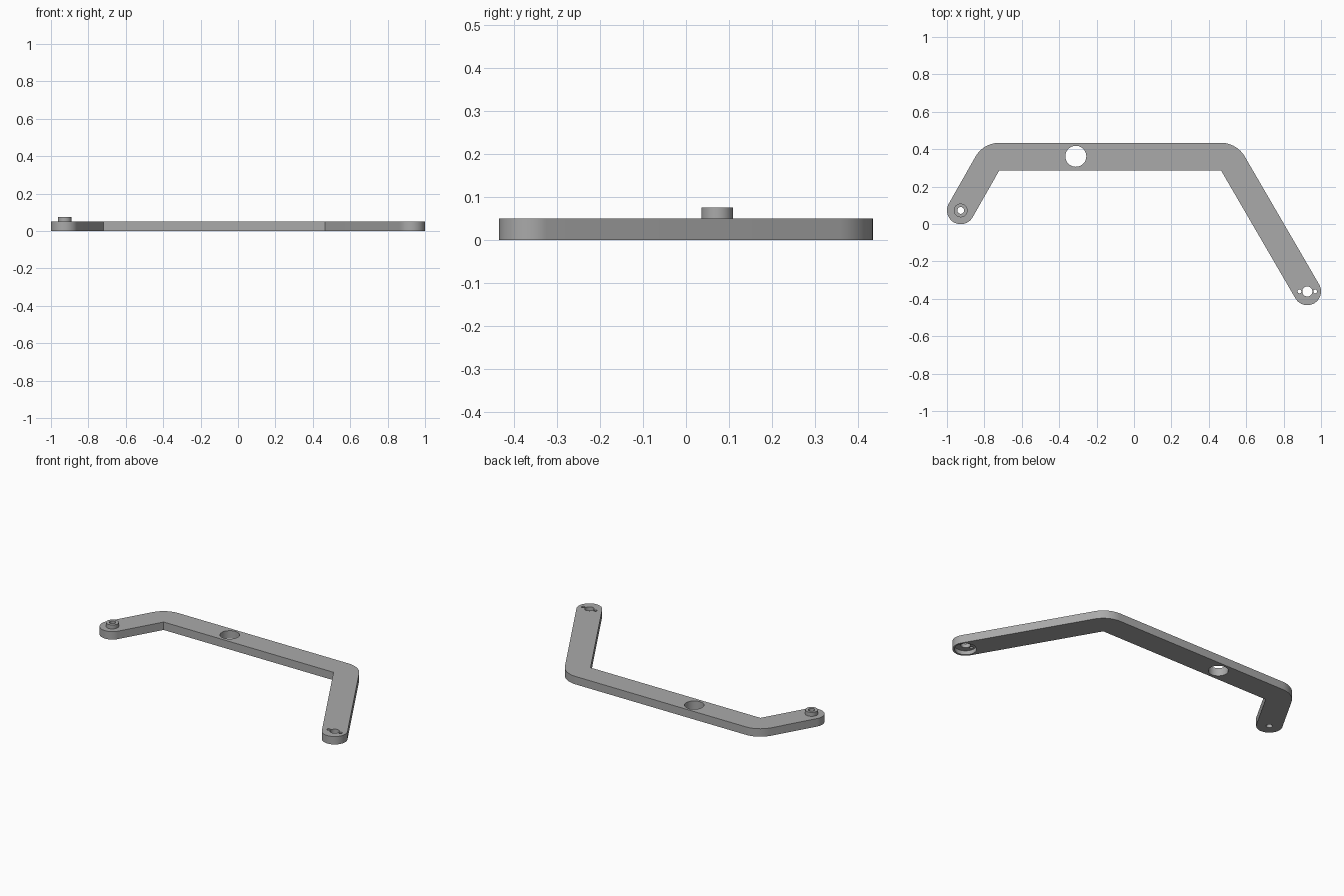
import bpy, bmesh
from math import radians, cos, sin
from mathutils import Vector

if "Cube" in bpy.data.objects:
    bpy.data.objects.remove(bpy.data.objects["Cube"])

WIDTH, THICK, TOP = 0.147, 0.05, 0.075
R = WIDTH / 2
LEFT_BEND, RIGHT_BEND = Vector((-0.72, 0.287)), Vector((0.465, 0.287))
LEFT_END, RIGHT_END = Vector((-0.9265, 0.0725)), Vector((0.9265, -0.3605))
BAR_HOLE = Vector((-0.311, 0.362))

grey = bpy.data.materials.new("grey")
grey.use_nodes = True
colour = (0.4, 0.4, 0.4, 1)
grey.diffuse_color = colour
grey.node_tree.nodes["Principled BSDF"].inputs["Base Color"].default_value = colour


def arc(centre, radius, start, end, steps):
    angles = [radians(start + (end - start) * i / steps) for i in range(steps + 1)]
    return [centre + radius * Vector((cos(a), sin(a))) for a in angles]


def prism(name, outline, z0, z1):
    bm = bmesh.new()
    face = bm.faces.new([bm.verts.new((p.x, p.y, z0)) for p in outline])
    top = bmesh.ops.extrude_face_region(bm, geom=[face])["geom"]
    verts = [v for v in top if isinstance(v, bmesh.types.BMVert)]
    bmesh.ops.translate(bm, verts=verts, vec=(0, 0, z1 - z0))
    bmesh.ops.recalc_face_normals(bm, faces=bm.faces)
    mesh = bpy.data.meshes.new(name)
    bm.to_mesh(mesh)
    bm.free()
    mesh.materials.append(grey)
    obj = bpy.data.objects.new(name, mesh)
    bpy.context.collection.objects.link(obj)
    return obj


def disc(name, centre, radius, z0, z1):
    return prism(name, arc(centre, radius, 0, 360, 48)[:-1], z0, z1)


def combine(target, tool, operation):
    mod = target.modifiers.new(tool.name, "BOOLEAN")
    mod.operation, mod.object, mod.solver = operation, tool, "EXACT"
    tool.hide_render = True
    bpy.context.view_layer.objects.active = target
    bpy.ops.object.modifier_apply(modifier=mod.name)
    bpy.data.objects.remove(tool)


# Bent arm: rounded ends, sharp inner bends, rounded outer bends
outline = (arc(LEFT_BEND, WIDTH, 90, 150, 12) + arc(LEFT_END, R, 150, 330, 30)
           + [LEFT_BEND, RIGHT_BEND] + arc(RIGHT_END, R, 210, 390, 30)
           + arc(RIGHT_BEND, WIDTH, 30, 90, 12))
arm = prism("bent_arm", outline, 0, THICK)

# Raised boss on the short end
combine(arm, disc("boss", LEFT_END, 0.0367, THICK / 2, TOP), "UNION")

# Through holes, and the round pocket under the long end
side = Vector((0.042, 0))
for centre, radius in ((LEFT_END, 0.018), (BAR_HOLE, 0.056), (RIGHT_END, 0.027),
                       (RIGHT_END + side, 0.01), (RIGHT_END - side, 0.01)):
    combine(arm, disc("hole_cutter", centre, radius, -0.1, 0.2), "DIFFERENCE")
combine(arm, disc("pocket_cutter", RIGHT_END, 0.062, -0.1, THICK / 2), "DIFFERENCE")

# Smooth curved walls, crisp rims
bpy.ops.object.select_all(action="DESELECT")
arm.select_set(True)
bpy.context.view_layer.objects.active = arm
bpy.ops.object.shade_smooth_by_angle(angle=radians(30))
